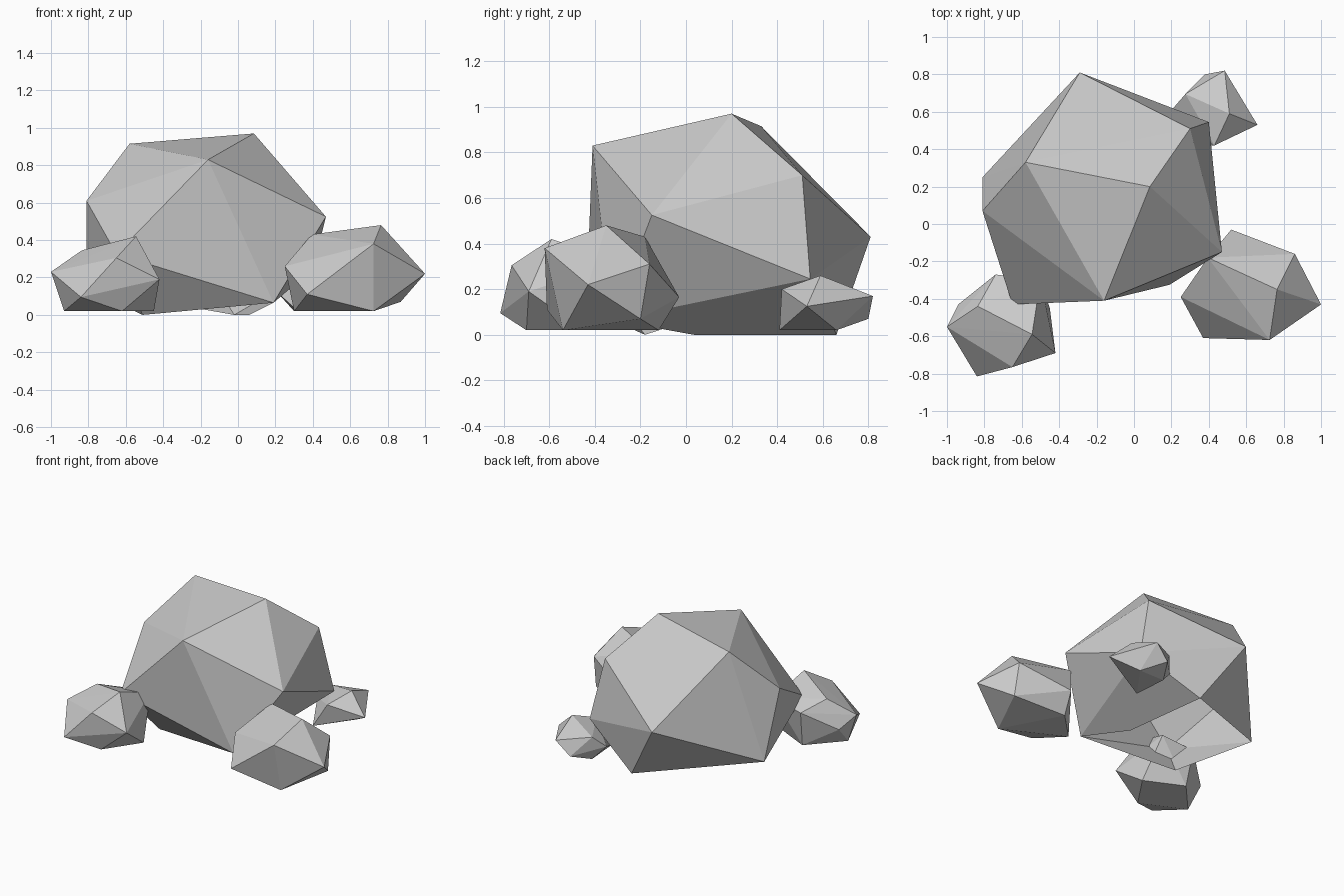
import bpy, bmesh
from mathutils import Vector

if "Cube" in bpy.data.objects:
    bpy.data.objects.remove(bpy.data.objects["Cube"])


def rock(name, points, open_below=()):
    """Faceted stone: hull of corner points; faces spanning only open_below corners are removed."""
    bm = bmesh.new()
    verts = [bm.verts.new(p) for p in points]
    res = bmesh.ops.convex_hull(bm, input=verts)
    loose = [v for v in bm.verts if not v.link_faces]
    bmesh.ops.delete(bm, geom=loose, context='VERTS')
    rim = [Vector(points[i]) for i in open_below]
    base = [f for f in bm.faces
            if all(any((v.co - r).length < 1e-4 for r in rim) for v in f.verts)]
    if base:
        bmesh.ops.delete(bm, geom=base, context='FACES')
    else:
        bmesh.ops.recalc_face_normals(bm, faces=bm.faces)
    me = bpy.data.meshes.new(name)
    bm.to_mesh(me)
    bm.free()
    ob = bpy.data.objects.new(name, me)
    bpy.context.collection.objects.link(ob)
    return ob


# main boulder, hollow underneath
rock("boulder", [
    (-.51, -.18, 0), (.19, -.325, .065), (.06, .035, 0), (-.02, .66, 0), (-.81, .25, .14),
    (-.65, -.43, .325), (-.81, .07, .61), (-.29, .81, .43), (.40, .545, .245),
    (.47, -.15, .525), (.30, .51, .70), (-.16, -.41, .83), (.085, .20, .97), (-.58, .33, .915),
], open_below=range(5))

# front left stone
rock("left_stone", [
    (-1, -.55, .23), (-.84, -.815, .095), (-.65, -.765, .305), (-.545, -.59, .42),
    (-.42, -.69, .19), (-.835, -.44, .345), (-.74, -.27, .28), (-.94, -.43, .15),
    (-.50, -.30, .32), (-.93, -.55, .02), (-.62, -.70, .02), (-.45, -.45, .02), (-.72, -.32, .02),
])

# front right stone
rock("right_stone", [
    (.765, -.35, .48), (.395, -.18, .43), (.725, -.62, .38), (1, -.43, .22), (.86, -.16, .31),
    (.52, -.03, .165), (.25, -.39, .26), (.37, -.61, .11), (.87, -.20, .07),
    (.725, -.54, .02), (.30, -.32, .02), (.50, -.12, .02),
])

# small back stone
rock("back_stone", [
    (.51, .59, .26), (.275, .695, .20), (.43, .42, .20), (.66, .53, .125), (.485, .82, .17),
    (.38, .80, .07), (.21, .62, .12), (.32, .41, .02), (.50, .66, .02), (.30, .66, .02),
])
